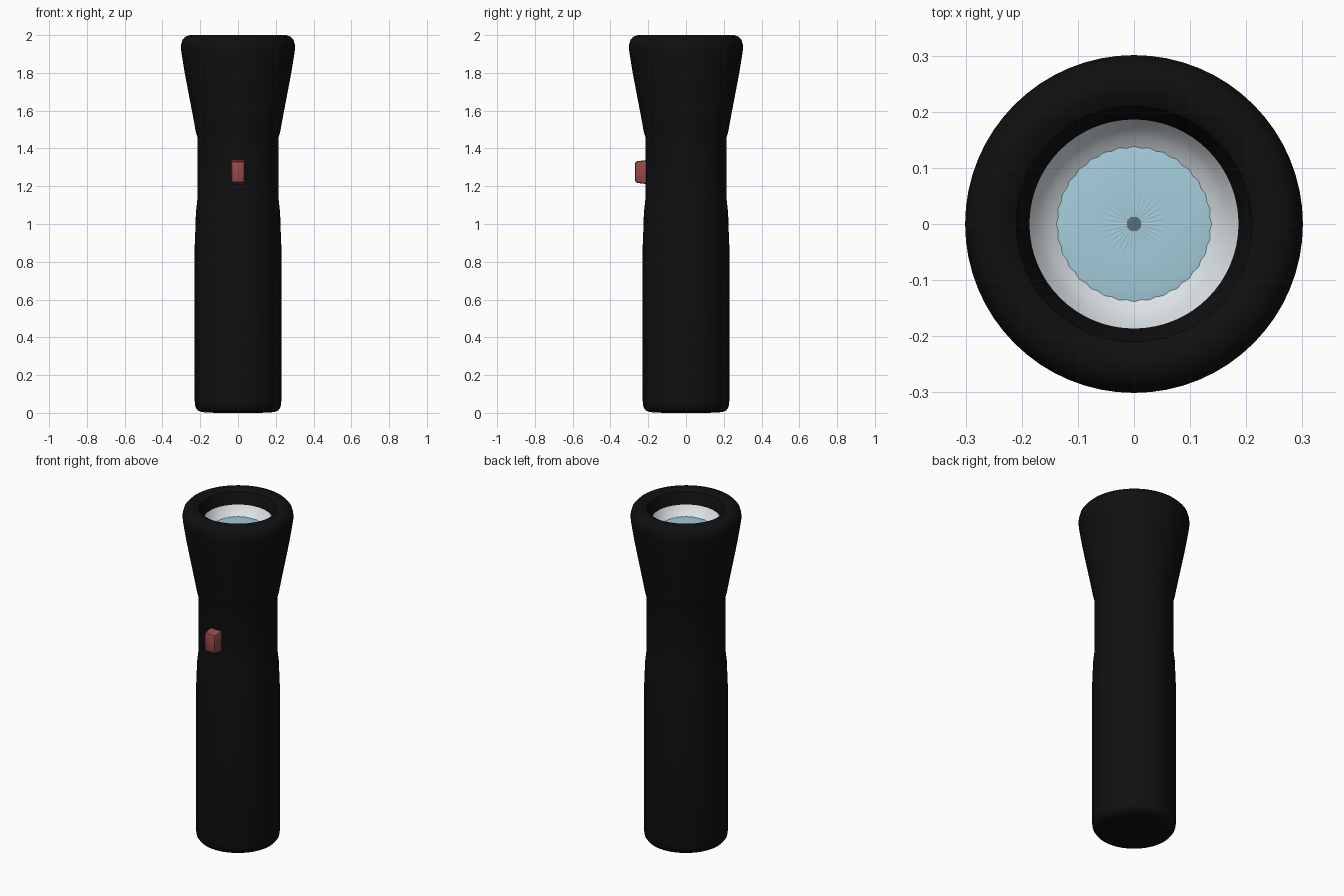
import bpy, bmesh, math

if "Cube" in bpy.data.objects:
    bpy.data.objects.remove(bpy.data.objects["Cube"])


def material(name, rgb):
    m = bpy.data.materials.new(name)
    m.diffuse_color = (*rgb, 1)
    m.use_nodes = True
    m.node_tree.nodes["Principled BSDF"].inputs["Base Color"].default_value = m.diffuse_color
    return m


BLACK = material("black rubber", (0.005, 0.005, 0.005))
RED = material("dull red", (0.30, 0.065, 0.065))
SILVER = material("reflector silver", (0.70, 0.75, 0.78))
BLUE = material("lens blue", (0.37, 0.61, 0.71))


def finish(name, bm, mat, angle=35):
    bmesh.ops.recalc_face_normals(bm, faces=bm.faces)
    me = bpy.data.meshes.new(name)
    bm.to_mesh(me)
    bm.free()
    me.materials.append(mat)
    ob = bpy.data.objects.new(name, me)
    bpy.context.collection.objects.link(ob)
    bpy.ops.object.select_all(action='DESELECT')
    ob.select_set(True)
    bpy.context.view_layer.objects.active = ob
    bpy.ops.object.shade_smooth_by_angle(angle=math.radians(angle))
    return ob


def lathe(name, profile, mat, n=64, ripple=0.0, up=False):
    """Revolve (radius, z) points about z; radius 0 makes a pole."""
    bm = bmesh.new()
    rings = []
    for r, z in profile:
        if r == 0:
            rings.append([bm.verts.new((0, 0, z))] * n)
            continue
        rings.append([bm.verts.new((r * math.cos(2 * math.pi * i / n),
                                    r * math.sin(2 * math.pi * i / n),
                                    z + ripple * (-1) ** i)) for i in range(n)])
    for a, b in zip(rings, rings[1:]):
        for i in range(n):
            j = (i + 1) % n
            bm.faces.new(list(dict.fromkeys((a[i], a[j], b[j], b[i]))))
    ob = finish(name, bm, mat)
    if up and sum(p.normal.z for p in ob.data.polygons) < 0:
        ob.data.flip_normals()
    return ob


# Handle, neck, flared head and inner lip in one turned body
lathe("body", [
    (0, 0), (0.12, 0), (0.19, 0.004), (0.212, 0.012), (0.225, 0.03), (0.229, 0.06),
    (0.229, 0.89), (0.225, 0.99), (0.223, 1.06), (0.216, 1.12), (0.215, 1.14),
    (0.215, 1.46), (0.224, 1.49), (0.229, 1.52), (0.246, 1.61), (0.265, 1.71),
    (0.282, 1.80), (0.295, 1.88), (0.301, 1.92), (0.301, 1.95), (0.294, 1.975),
    (0.278, 1.992), (0.255, 2.0), (0.235, 2.0), (0.21, 1.985), (0.195, 1.95),
    (0.186, 1.918)], BLACK)

# Concave reflector bowl
lathe("reflector", [(0.187, 1.92), (0.172, 1.898), (0.155, 1.88), (0.135, 1.868)],
      SILVER, up=True)

# Gently ribbed lens
lathe("lens", [(0.138, 1.869), (0.12, 1.872), (0.06, 1.873), (0, 1.873)],
      BLUE, ripple=0.0012, up=True)

# Push switch: tapered block with rounded edges, on the front of the neck
bm = bmesh.new()
bmesh.ops.create_cube(bm, size=1)
for v in bm.verts:
    front = v.co.y < 0
    v.co.x *= 0.070 if front else 0.080
    v.co.z = 1.275 + v.co.z * (0.112 if front else 0.132)
    v.co.y = -0.27 if front else -0.19
edges = [e for e in bm.edges if any(v.co.y < -0.2 for v in e.verts)]
bmesh.ops.bevel(bm, geom=edges, offset=0.012, segments=2, profile=0.5, affect='EDGES')
finish("switch", bm, RED, 30)
